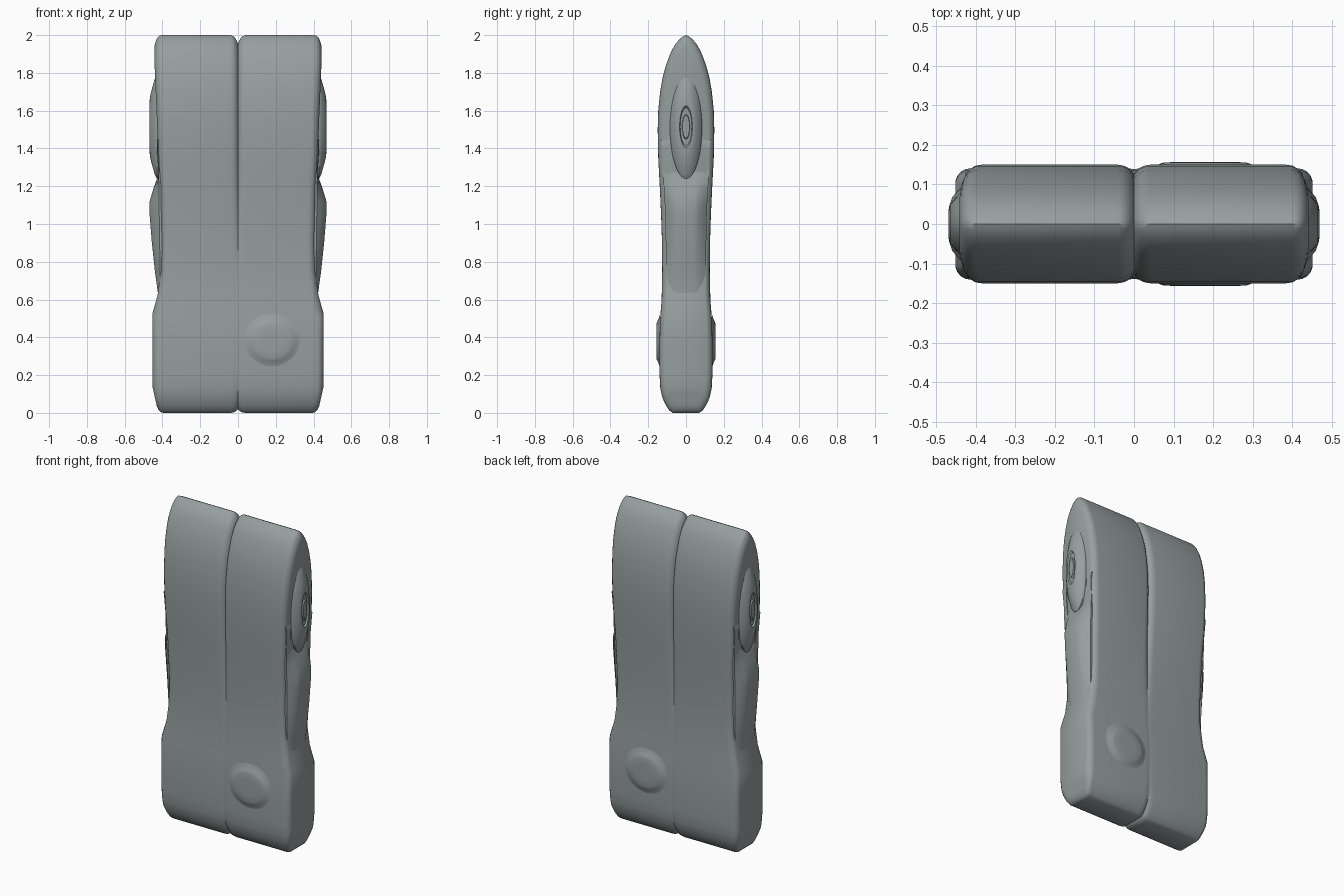
import bpy, bmesh, math
from mathutils import Vector

if "Cube" in bpy.data.objects:
    bpy.data.objects.remove(bpy.data.objects["Cube"])

# Dark slate grey plastic
slate = bpy.data.materials.new("slate_grey")
slate.diffuse_color = (.305, .345, .345, 1)
slate.use_nodes = True
slate.node_tree.nodes["Principled BSDF"].inputs["Base Color"].default_value = slate.diffuse_color


def lerp(table, z):
    for (a, va), (b, vb) in zip(table, table[1:]):
        if z <= b:
            return va + (vb - va) * max(0, (z - a) / (b - a))
    return table[-1][1]


def finish(name, bm, angle=35):
    bmesh.ops.remove_doubles(bm, verts=bm.verts, dist=0.0004)
    bmesh.ops.recalc_face_normals(bm, faces=bm.faces)
    me = bpy.data.meshes.new(name)
    bm.to_mesh(me)
    bm.free()
    me.materials.append(slate)
    ob = bpy.data.objects.new(name, me)
    bpy.context.collection.objects.link(ob)
    bpy.ops.object.select_all(action='DESELECT')
    ob.select_set(True)
    bpy.context.view_layer.objects.active = ob
    bpy.ops.object.shade_smooth_by_angle(angle=math.radians(angle))
    return ob


def skin(bm, rows, closed=False):
    vs = [[bm.verts.new(p) for p in r] for r in rows]
    for a, b in zip(vs, vs[1:]):
        n = len(a)
        for i in range(n if closed else n - 1):
            j = (i + 1) % n
            bm.faces.new((a[i], a[j], b[j], b[i]))
    return vs


# Half thickness, half width and groove strength by height
THICK = [(0, .07), (.012, .088), (.04, .107), (.08, .125), (.13, .136), (.2, .14), (.35, .141),
         (.5, .137), (.6, .129), (.75, .126), (.9, .127), (1.05, .132), (1.2, .139),
         (1.35, .147), (1.5, .15), (1.6, .147), (1.7, .137), (1.78, .123), (1.85, .103),
         (1.91, .08), (1.95, .058), (1.98, .033), (1.994, .014), (2, 0)]
WIDTH = [(0, .435), (.08, .452), (.55, .452), (.62, .415), (.8, .404), (1.2, .412),
         (1.3, .42), (1.6, .43), (1.9, .442), (2, .442)]
GROOVE = [(0, .4), (.12, .2), (.25, .08), (.65, .08), (.8, .2), (1.0, .5), (1.3, .9), (2, 1)]

# Twin-lobed body: side profile swept across x with pinched ends
front = [(-t, z) for z, t in THICK]
loop = front + [(-y, z) for y, z in reversed(front[:-1])]
INNER = [(0, .026), (.005, .018), (.014, .009), (.025, .003), (.04, 0)]
OUTER = [(-.04, 0), (-.026, .002), (-.014, .009), (-.005, .02), (0, .033)]


def body_row(s, kind, x0, d):
    row = []
    for y, z in loop:
        k = d * (lerp(GROOVE, z) if kind == 'in' else 1)
        x = x0 if kind == 'in' else lerp(WIDTH, z) + x0
        row.append((s * x, y * (1 - k / .15), 1 + (z - 1) * (1 - k * 1.8)))
    return row


bm = bmesh.new()
for s in (1, -1):
    rows = [body_row(s, 'in', *p) for p in INNER] + [body_row(s, 'out', *p) for p in OUTER]
    vs = skin(bm, rows, True)
    end, n = vs[-1], len(loop)
    for i in range(n // 2):
        quad = [end[i], end[i + 1], end[n - 2 - i], end[n - 1 - i]]
        bm.faces.new(list(dict.fromkeys(quad)))
finish("body", bm)


def turned(name, profile, centre, u, v, axis, segs=48):
    """Elliptical turned part; profile holds (radius, height)."""
    bm = bmesh.new()
    c, u, v, axis = map(Vector, (centre, u, v, axis))
    skin(bm, [[c + u * (r * math.cos(a)) + v * (r * math.sin(a)) + axis * h
               for a in [2 * math.pi * i / segs for i in range(segs)]]
              for r, h in profile], True)
    finish(name, bm)


# Oval press studs on the front and back
STUD = [(.16, -.003), (.145, .001), (.128, .006), (.113, .013), (.103, .016), (.06, .017), (.00001, .017)]
for s, side in ((-1, "front"), (1, "back")):
    turned("stud_" + side, STUD, (.18, s * .14, .38), (1, 0, 0), (0, 0, .9), (0, s, 0))

# Side fittings: oval boss, bulging rail and fork prongs
BOSS = [(1, -.03), (1, .008), (.93, .019), (.75, .033), (.58, .045), (.44, .048), (.4, .048),
        (.36, .038), (.24, .038), (.22, .047), (.00001, .048)]
# z, half width in y, height at the middle, height at the edge
RAIL = [(.54, .095, .43, .41), (.62, .1, .422, .41), (.75, .103, .44, .412), (.9, .107, .456, .415),
        (1.05, .11, .468, .417), (1.12, .113, .468, .418), (1.19, .117, .447, .419),
        (1.25, .12, .425, .42), (1.29, .121, .412, .419)]
ACROSS = [(-1, None), (-1, 0), (-.85, .35), (-.6, .85), (-.4, 1), (0, 1),
          (.4, 1), (.6, .85), (.85, .35), (1, 0), (1, None)]
PRONG = [(1.2, .085, .119, .417), (1.3, .09, .121, .423), (1.4, .09, .124, .43),
         (1.44, .085, .13, .43), (1.45, .085, .13, .424)]
for s, side in ((1, "right"), (-1, "left")):
    turned("boss_" + side, BOSS, (s * .421, 0, 1.515), (0, .085, 0), (0, 0, .275), (s, 0, 0))
    bm = bmesh.new()
    vs = skin(bm, [[(s * (.38 if k is None else e + (m - e) * k), f * w, z) for f, k in ACROSS]
                   for z, w, m, e in RAIL])
    bm.faces.new(vs[0])
    bm.faces.new(vs[-1])
    finish("rail_" + side, bm)
    bm = bmesh.new()
    for t in (1, -1):
        vs = skin(bm, [[(s * .39, t * a, z), (s * x, t * a, z), (s * (x - .004), t * b, z),
                        (s * .39, t * b, z)] for z, a, b, x in PRONG], True)
        bm.faces.new(vs[0])
        bm.faces.new(vs[-1])
    finish("fork_prongs_" + side, bm)
